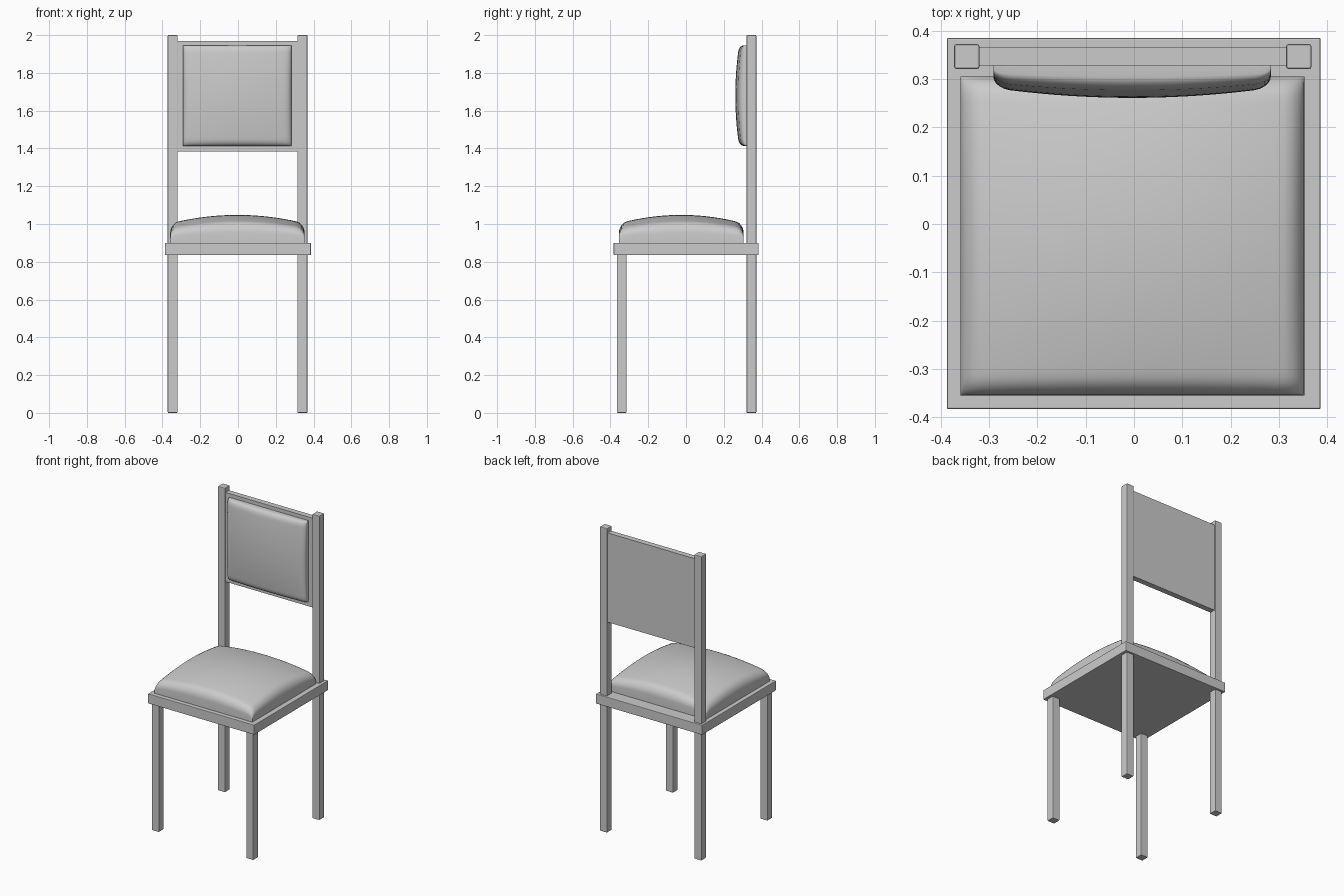
import bpy, bmesh, math
from mathutils import Matrix

if "Cube" in bpy.data.objects:
    bpy.data.objects.remove(bpy.data.objects["Cube"])


def finish(bm, name):
    bmesh.ops.recalc_face_normals(bm, faces=bm.faces[:])
    mesh = bpy.data.meshes.new(name)
    bm.to_mesh(mesh)
    bm.free()
    ob = bpy.data.objects.new(name, mesh)
    bpy.context.collection.objects.link(ob)
    return ob


def box(name, x, y, z, bevel=0.004):
    bm = bmesh.new()
    bmesh.ops.create_cube(bm, size=1)
    for v in bm.verts:
        v.co = [a + (c + 0.5) * (b - a) for c, (a, b) in zip(v.co, (x, y, z))]
    if bevel:
        bmesh.ops.bevel(bm, geom=bm.edges[:], offset=bevel, segments=2,
                        profile=0.5, affect='EDGES')
    return finish(bm, name)


def puff(u):
    # gentle dome with a rounded shoulder near the edge
    t = min(1, max(0, (abs(u) - 0.88) / 0.12))
    return (1 - 0.3 * u * u) * (0.52 + 0.48 * math.sqrt(1 - t * t))


def cushion(name, width, depth, height, matrix):
    bm = bmesh.new()
    bmesh.ops.create_grid(bm, x_segments=32, y_segments=32, size=1)
    rim = [e for e in bm.edges if e.is_boundary]
    for v in bm.verts:
        u, w = (math.sin(c * math.pi / 2) for c in v.co[:2])
        v.co = (u * width / 2, w * depth / 2, height * puff(u) * puff(w))
    # side walls and flat base
    out = bmesh.ops.extrude_edge_only(bm, edges=rim)["geom"]
    for v in out:
        if isinstance(v, bmesh.types.BMVert):
            v.co.z = 0
    bmesh.ops.contextual_create(bm, geom=[e for e in out if isinstance(e, bmesh.types.BMEdge)])
    bm.transform(matrix)
    ob = finish(bm, name)
    bpy.ops.object.select_all(action='DESELECT')
    ob.select_set(True)
    bpy.context.view_layer.objects.active = ob
    bpy.ops.object.shade_smooth_by_angle(angle=math.radians(35))
    return ob


# legs; the rear pair continue up as back posts
for side, x in (("left", -0.346), ("right", 0.341)):
    xs = (x - 0.026, x + 0.026)
    box(f"front_leg_{side}", xs, (-0.366, -0.315), (0, 0.84))
    box(f"back_post_{side}", xs, (0.321, 0.372), (0, 2.0))

# seat board and backrest board
box("seat_board", (-0.387, 0.386), (-0.383, 0.385), (0.836, 0.90), 0.003)
box("back_board", (-0.324, 0.318), (0.328, 0.365), (1.383, 1.97), 0)

# upholstery
cushion("seat_cushion", 0.712, 0.66, 0.149,
        Matrix.Translation((-0.003, -0.025, 0.899)))
cushion("back_cushion", 0.574, 0.532, 0.068,
        Matrix.Translation((-0.004, 0.329, 1.68)) @ Matrix.Rotation(math.pi / 2, 4, 'X'))
